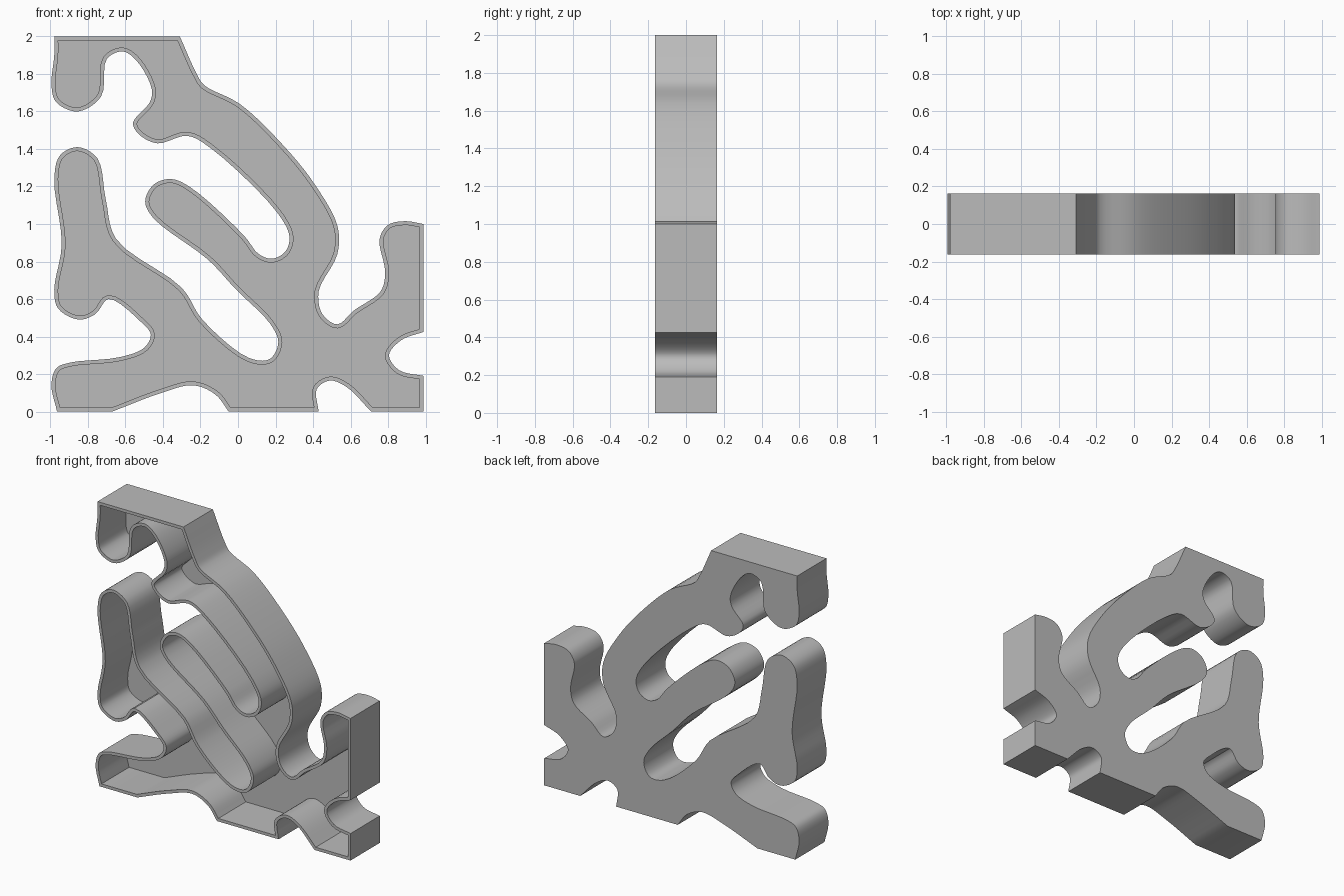
import bpy
import bmesh
from mathutils import Vector

cube = bpy.data.objects.get("Cube")
if cube:
    bpy.data.objects.remove(cube, do_unlink=True)

HALF_DEPTH = 0.163
WALL = 0.021
FLOOR = 0.02
STEPS = 5


def path(*coords):
    return [Vector(c) for c in coords]


def lerp(a, b, ta, tb, t):
    return a + (b - a) * ((t - ta) / (tb - ta))


def smooth_path(points):
    """Centripetal spline through the points, ends included."""
    if len(points) < 3:
        return points
    pts = [2 * points[0] - points[1], *points, 2 * points[-1] - points[-2]]
    out = [points[0]]
    for a, b, c, d in zip(pts, pts[1:], pts[2:], pts[3:]):
        ta = 0.0
        tb = ta + (b - a).length ** 0.5
        tc = tb + (c - b).length ** 0.5
        td = tc + (d - c).length ** 0.5
        for step in range(1, STEPS + 1):
            t = tb + (tc - tb) * step / STEPS
            ab, bc, cd = lerp(a, b, ta, tb, t), lerp(b, c, tb, tc, t), lerp(c, d, tc, td, t)
            out.append(lerp(lerp(ab, bc, ta, tc, t), lerp(bc, cd, tb, td, t), tb, tc, t))
    return out


# Outline pieces in (x, z), clockwise; every piece starts and ends at a sharp corner
top_edge = path((-.98, 2), (-.31, 2))
shoulder = path((-.31, 2), (-.22, 1.8), (-.18, 1.74), (.01, 1.64), (.25, 1.41), (.41, 1.21),
                (.53, .99), (.53, .84), (.43, .64), (.45, .52), (.53, .465), (.62, .54),
                (.76, .64), (.785, .74), (.755, .92), (.8, .995), (.89, 1.015), (.99, 1))
right_notch = path((.99, .425), (.87, .38), (.805, .3), (.86, .22), (.99, .19))
small_notch = path((.71, 0), (.58, .13), (.49, .165), (.42, .12), (.43, 0))
wide_notch = path((-.05, 0), (-.12, .09), (-.24, .14), (-.42, .095), (-.67, 0))
lower_arm = path((-.965, 0), (-.995, .14), (-.97, .23), (-.9, .26), (-.63, .29), (-.5, .34),
                 (-.465, .41), (-.52, .48), (-.69, .6), (-.76, .52), (-.85, .49),
                 (-.96, .55), (-.98, .65), (-.94, .89))
upright_arm = path((-.98, 1.24), (-.95, 1.365), (-.855, 1.41), (-.75, 1.35), (-.705, 1.13),
                   (-.65, .92), (-.3, .66), (-.19, .49), (.06, .285), (.17, .28),
                   (.215, .37), (.17, .47), (-.01, .65))
middle_arm = path((-.16, .81), (-.45, 1.03), (-.495, 1.12), (-.45, 1.21), (-.36, 1.24), (-.26, 1.2),
                  (.03, .94), (.11, .84), (.18, .815), (.25, .85), (.275, .93),
                  (.21, 1.06), (-.14, 1.4), (-.27, 1.47))
hook = path((-.43, 1.43), (-.53, 1.48), (-.56, 1.54), (-.47, 1.65), (-.46, 1.72),
            (-.54, 1.87), (-.615, 1.92), (-.7, 1.88), (-.73, 1.68), (-.855, 1.6),
            (-.97, 1.65), (-.995, 1.74), (-.98, 1.9), (-.98, 2))

pieces = [top_edge, shoulder, right_notch, path((.99, 0)), small_notch, wide_notch,
          lower_arm + upright_arm + middle_arm + hook]
outline = []
for piece in pieces:
    for p in smooth_path(piece):
        if not outline or (p - outline[-1]).length > 1e-4:
            outline.append(p)
if (outline[0] - outline[-1]).length < 1e-4:
    outline.pop()

# Solid slab from the outline, with the back at +y
bm = bmesh.new()
back = bm.faces.new([bm.verts.new((p.x, HALF_DEPTH, p.y)) for p in outline])
grown = bmesh.ops.extrude_face_region(bm, geom=[back], use_keep_orig=True)["geom"]
for v in grown:
    if isinstance(v, bmesh.types.BMVert):
        v.co.y = -HALF_DEPTH
bmesh.ops.recalc_face_normals(bm, faces=bm.faces[:])

# Thin rim around the open front, then the recess down to the floor
front = min(bm.faces, key=lambda f: f.calc_center_median().y)
bmesh.ops.inset_region(bm, faces=[front], thickness=WALL, use_even_offset=True)
recess = bmesh.ops.extrude_face_region(bm, geom=[front])["geom"]
for v in recess:
    if isinstance(v, bmesh.types.BMVert):
        v.co.y = HALF_DEPTH - FLOOR
if front.is_valid:
    bmesh.ops.delete(bm, geom=[front], context='FACES_ONLY')
bmesh.ops.recalc_face_normals(bm, faces=bm.faces[:])
bmesh.ops.triangulate(bm, faces=[f for f in bm.faces if len(f.verts) > 4])

mesh = bpy.data.meshes.new("open_tray")
bm.to_mesh(mesh)
bm.free()
tray = bpy.data.objects.new("open_tray", mesh)
bpy.context.collection.objects.link(tray)

# Plain grey
grey = bpy.data.materials.new("plain_grey")
grey.use_nodes = True
colour = (0.5, 0.5, 0.5, 1)
grey.diffuse_color = colour
grey.node_tree.nodes["Principled BSDF"].inputs["Base Color"].default_value = colour
mesh.materials.append(grey)

bpy.ops.object.select_all(action='DESELECT')
tray.select_set(True)
bpy.context.view_layer.objects.active = tray
bpy.ops.object.shade_smooth_by_angle()
